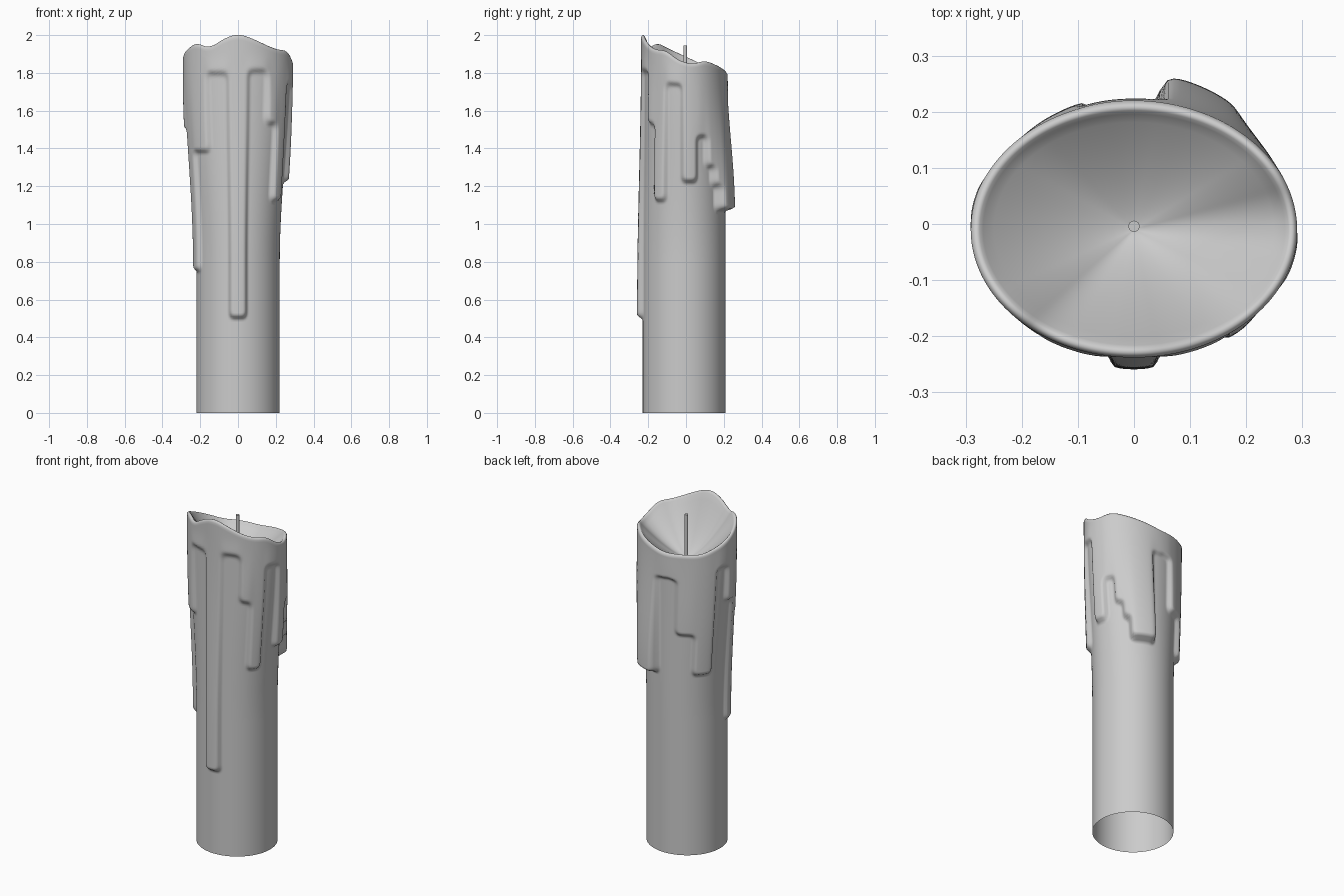
import bpy, bmesh, math

if "Cube" in bpy.data.objects:
    bpy.data.objects.remove(bpy.data.objects["Cube"])

wax = bpy.data.materials.new("pale_grey")
wax.use_nodes = True
grey = (0.6, 0.6, 0.6, 1)
wax.diffuse_color = grey
wax.node_tree.nodes["Principled BSDF"].inputs["Base Color"].default_value = grey

COLS, CY, POOL = 180, -0.01, 1.68

# Rim height by angle: 0 is the front, positive turns towards +x
RIM = [(-180, 1.80), (-135, 1.81), (-90, 1.89), (-70, 1.925), (-50, 1.96),
       (-32, 1.93), (-14, 1.985), (0, 2.008), (14, 1.985), (35, 1.94),
       (50, 1.92), (65, 1.92), (80, 1.87), (100, 1.845), (120, 1.865),
       (150, 1.83), (180, 1.80)]

# Runs of melted wax: end angle, lower edge, thickness at the lower edge
RUNS = [(-162, 1.65, .02), (-138, 1.32, .025), (-112, 1.08, .028),
        (-95, 1.72, .02), (-80, 1.50, .025), (-60, 0.75, .022),
        (-34, 1.38, .022), (-11, 1.80, .02), (11, 0.50, .03),
        (33, 1.81, .02), (47, 1.53, .025), (66, 1.12, .026),
        (87, 1.74, .02), (108, 1.22, .03), (122, 1.46, .025),
        (131, 1.30, .035), (139, 1.20, .045), (172, 1.07, .062),
        (181, 1.65, .02)]


def smooth(t):
    t = min(1, max(0, t))
    return t * t * (3 - 2 * t)


def rim_linear(a):
    a = (a + 180) % 360 - 180
    for (a0, z0), (a1, z1) in zip(RIM, RIM[1:]):
        if a <= a1:
            return z0 + (z1 - z0) * (a - a0) / (a1 - a0)


def rim(a):
    return sum(rim_linear(a + d) for d in range(-8, 9, 2)) / 9


def blur(grid):
    rows = len(grid)
    wide = [[(r[i - 1] + 2 * r[i] + r[(i + 1) % COLS]) / 4 for i in range(COLS)] for r in grid]
    return [[(wide[max(j - 1, 0)][i] + 2 * wide[j][i] + wide[min(j + 1, rows - 1)][i]) / 4
             for i in range(COLS)] for j in range(rows)]


angles = [i * 360 / COLS - 180 for i in range(COLS)]
rims = [rim(a) for a in angles]
runs = [next(r for r in RUNS if a < r[0]) for a in angles]

# Height rows: even spacing, then stretched to follow the wavy rim
LIP = 0.014
low = [0, 0.2, 0.4] + [0.42 + 0.01 * k for k in range(99)]
heights = [[z] * COLS for z in low]
TOP_ROWS = 45
for k in range(1, TOP_ROWS + 1):
    heights.append([low[-1] + (h - LIP - low[-1]) * k / TOP_ROWS for h in rims])

# Softened mask and thickness of the wax runs
mask, thick = [], []
for row in heights:
    mask.append([float(z > r[1]) for z, r in zip(row, runs)])
    thick.append([r[2] + (0.015 - r[2]) * smooth((z - r[1]) / max(1.88 - r[1], .1))
                  for z, r in zip(row, runs)])
for step in range(5):
    mask, thick = blur(mask), blur(thick)


def point(a, rx, ry, z):
    t = math.radians(a)
    return (rx * math.sin(t), CY - ry * math.cos(t), z)


def core(z):
    s = smooth((z - 0.8) / 1.1)
    return 0.221 + 0.055 * s, 0.219 - 0.006 * s


bm = bmesh.new()
rings = []
for row, m, th in zip(heights, mask, thick):
    ring = []
    for a, z, mm, t in zip(angles, row, m, th):
        rx, ry = core(z)
        d = t * smooth((mm - 0.15) / 0.7)
        ring.append(bm.verts.new(point(a, rx + d, ry + d, z)))
    rings.append(ring)

# Rounded lip
for inset, drop in ((0.003, 0.005), (0.009, 0), (0.016, 0.003), (0.022, 0.012)):
    rings.append([bm.verts.new(point(a, 0.291 - inset, 0.228 - inset, h - drop))
                  for a, h in zip(angles, rims)])

# Melted hollow falling to the middle
for k in range(13, 0, -1):
    f = k / 14
    rings.append([bm.verts.new(point(a, 0.269 * f, 0.206 * f,
                                     POOL + (h - 0.012 - POOL) * f ** 1.5))
                  for a, h in zip(angles, rims)])

for r0, r1 in zip(rings, rings[1:]):
    for i in range(COLS):
        j = (i + 1) % COLS
        bm.faces.new((r0[i], r0[j], r1[j], r1[i]))
middle = bm.verts.new((0, CY, POOL))
for i in range(COLS):
    bm.faces.new((rings[-1][i], rings[-1][(i + 1) % COLS], middle))

mesh = bpy.data.meshes.new("candle_body")
bm.to_mesh(mesh)
bm.free()
mesh.materials.append(wax)
mesh.shade_smooth()
body = bpy.data.objects.new("candle_body", mesh)
bpy.context.collection.objects.link(body)

# Wick
bpy.ops.mesh.primitive_cylinder_add(vertices=16, radius=0.01, depth=0.295,
                                    location=(0, -0.004, 1.7975))
wick = bpy.context.object
wick.name = "wick"
wick.data.materials.append(wax)
bpy.ops.object.shade_smooth_by_angle()
